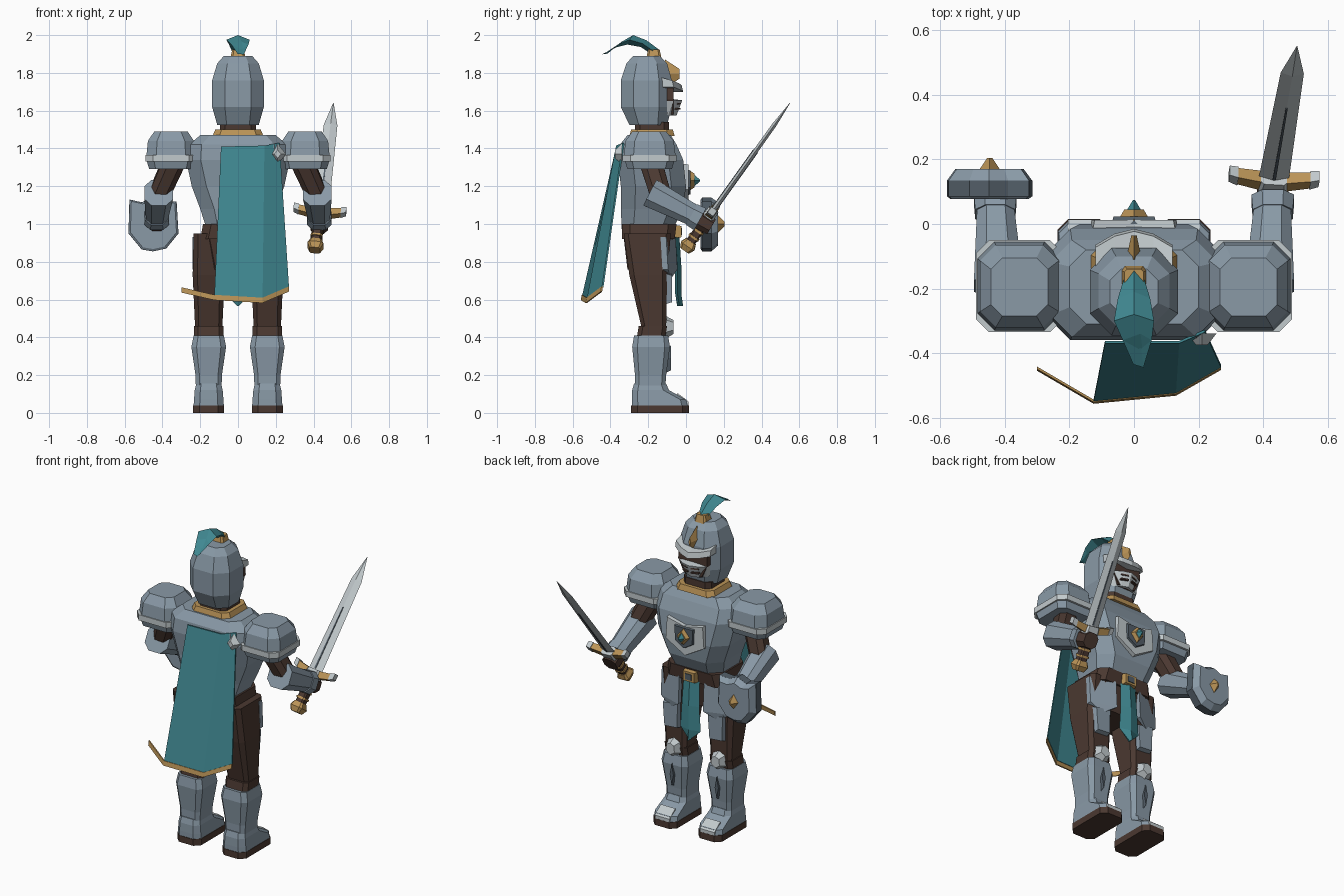
import bpy, bmesh
from mathutils import Vector, Matrix

cube = bpy.data.objects.get("Cube")
if cube:
    bpy.data.objects.remove(cube)


def material(name, srgb):
    m = bpy.data.materials.new(name)
    col = [(c / 255) ** 2.2 for c in srgb] + [1]
    m.use_nodes = True
    m.diffuse_color = col
    m.node_tree.nodes["Principled BSDF"].inputs["Base Color"].default_value = col
    return m


STEEL = material("steel", (136, 152, 165))
LIGHT = material("bright steel", (192, 200, 203))
DARK = material("dark steel", (84, 95, 104))
BROWN = material("brown leather", (76, 59, 52))
GOLD = material("gold", (186, 147, 88))
TEAL = material("teal cloth", (66, 135, 144))


def loft(name, rings, mat, matrix=None):
    """Skin a stack of equal-length point rings and cap both ends."""
    bm = bmesh.new()
    vs = [[bm.verts.new(p) for p in r] for r in rings]
    n = len(vs[0])
    for a, b in zip(vs, vs[1:]):
        for i in range(n):
            j = (i + 1) % n
            bm.faces.new((a[i], a[j], b[j], b[i]))
    bm.faces.new(vs[0])
    bm.faces.new(vs[-1])
    bmesh.ops.remove_doubles(bm, verts=bm.verts, dist=0.0005)
    bmesh.ops.recalc_face_normals(bm, faces=bm.faces)
    me = bpy.data.meshes.new(name)
    bm.to_mesh(me)
    bm.free()
    me.materials.append(mat)
    ob = bpy.data.objects.new(name, me)
    bpy.context.collection.objects.link(ob)
    if matrix:
        ob.matrix_world = matrix
    return ob


def octagon(z, hx, y0, y1, cx=0, cut=0.3):
    """Rectangle with chamfered corners at height z."""
    c, cy, hy = cut * min(hx, (y1 - y0) / 2), (y0 + y1) / 2, (y1 - y0) / 2
    pts = [(hx, hy - c), (hx - c, hy), (c - hx, hy), (-hx, hy - c),
           (-hx, c - hy), (c - hx, -hy), (hx - c, -hy), (hx, c - hy)]
    return [(cx + x, cy + y, z) for x, y in pts]


def block(name, rows, mat, cx=0, cut=0.3, matrix=None):
    """rows: (z, half width, back y, front y)"""
    return loft(name, [octagon(*r, cx, cut) for r in rows], mat, matrix)


def frame(p, q):
    """Local frame at p with z towards q and x kept near world x."""
    z = (Vector(q) - Vector(p)).normalized()
    y = z.cross(Vector((1, 0, 0))).normalized()
    x = y.cross(z)
    return Matrix.Translation(p) @ Matrix((x, y, z)).transposed().to_4x4()


def limb(name, p, q, r0, r1, mat):
    d = (Vector(q) - Vector(p)).length
    return block(name, [(0, r0, -r0, r0), (d, r1, -r1, r1)], mat, cut=0.5, matrix=frame(p, q))


def plate(name, outline, y0, y1, mat, shrink=1.0, matrix=None):
    """Extrude an xz outline from y0 to y1, scaling the front about its middle."""
    cx = sum(p[0] for p in outline) / len(outline)
    cz = sum(p[1] for p in outline) / len(outline)
    back = [(x, y0, z) for x, z in outline]
    front = [(cx + (x - cx) * shrink, y1, cz + (z - cz) * shrink) for x, z in outline]
    return loft(name, [back, front], mat, matrix)


def diamond(x, z, w, h):
    return [(x - w, z), (x, z - h), (x + w, z), (x, z + h)]


def sheet(name, tops, bottoms, mat):
    """Thin cloth hung between two polylines."""
    off = Vector((0, 0.008, 0))
    rings = [[Vector(t), Vector(b), Vector(b) + off, Vector(t) + off] for t, b in zip(tops, bottoms)]
    return loft(name, rings, mat)


# Torso, neck and belt
block("breastplate", [(0.97, .165, -.34, -.07), (1.08, .2, -.345, -.015), (1.2, .245, -.345, .0),
                      (1.34, .275, -.36, -.015), (1.42, .26, -.35, -.05), (1.47, .2, -.31, -.08)], STEEL, cut=0.45)
block("collar", [(1.465, .135, -.3, -.06), (1.5, .12, -.29, -.07)], GOLD)
block("neck", [(1.49, .095, -.27, -.09), (1.54, .095, -.27, -.09)], BROWN)
block("belt", [(0.92, .2, -.34, -.06), (1.0, .185, -.34, -.05)], BROWN)
block("hips", [(0.76, .15, -.31, -.1), (0.93, .19, -.33, -.07)], BROWN)
plate("buckle", [(-.045, .925), (.045, .925), (.045, .995), (-.045, .995)], -.06, -.025, GOLD, 0.85)
plate("buckle_centre", [(-.022, .942), (.022, .942), (.022, .978), (-.022, .978)], -.03, -.02, DARK)

# Chest emblem
plate("chest_plate", [(-.13, 1.32), (-.14, 1.18), (0, 1.1), (.14, 1.18), (.13, 1.32), (0, 1.29)],
      -.03, .012, LIGHT, 0.94)
plate("emblem_field", [(-.07, 1.29), (-.065, 1.19), (0, 1.15), (.065, 1.19), (.07, 1.29)], 0, .024, DARK, 0.9)
plate("emblem_mount", diamond(0, 1.23, .05, .06), .01, .045, GOLD, 0.6)
plate("emblem_gem", diamond(0, 1.23, .027, .038), .035, .075, TEAL, 0.1)

# Helmet
block("helmet", [(1.525, .11, -.3, -.1), (1.62, .137, -.345, -.075), (1.76, .137, -.345, -.075),
                 (1.85, .11, -.315, -.1), (1.89, .075, -.28, -.14)], STEEL, cut=0.5)
plate("face_opening", [(-.095, 1.74), (-.1, 1.66), (-.06, 1.58), (.06, 1.58), (.1, 1.66), (.095, 1.74)],
      -.1, -.066, BROWN)
loft("brow", [[(x, -.13, z), (x, y, z), (x, y - .008, z + .035), (x, -.13, z + .05)]
              for x, y, z in [(-.12, -.065, 1.725), (-.06, -.03, 1.71), (0, -.015, 1.7),
                              (.06, -.03, 1.71), (.12, -.065, 1.725)]], LIGHT)
loft("visor", [[(x, -.1, 1.585), (x * .8, y - .03, 1.575), (x, y, 1.655), (x, -.1, 1.665)]
               for x, y in [(-.095, -.065), (-.05, -.035), (0, -.02), (.05, -.035), (.095, -.065)]], LIGHT)
for s in (-1, 1):
    for z in (1.605, 1.632):
        loft("breath_slit", [[(s * x, y - .02, z), (s * x, y, z), (s * x, y, z + .009), (s * x, y - .02, z + .009)]
                             for x, y in ((.012, -.028), (.055, -.042))], BROWN)
plate("forehead_ornament", diamond(0, 1.795, .024, .075), -.11, -.035, GOLD, 0.35)

# Plume
block("plume_socket", [(1.88, .04, -.21, -.13), (1.925, .03, -.2, -.14)], GOLD)
loft("plume", [[(-w, y, z), (cx, y + .02, z + t), (cx + w, y, z), (cx, y - .01, z - t)]
               for cx, y, z, w, t in [(0, -.165, 1.91, .03, .015), (0, -.23, 1.955, .05, .018),
                                      (0, -.3, 1.975, .062, .025), (.02, -.36, 1.95, .035, .015),
                                      (.03, -.435, 1.9, .002, .002)]], TEAL)

for s, side in ((1, "left"), (-1, "right")):
    # Shoulder armour
    x = s * .355
    block(side + "_lower_pauldron", [(1.29, .115, -.31, -.075), (1.34, .13, -.325, -.06)], STEEL, x)
    block(side + "_pauldron_trim", [(1.33, .135, -.335, -.05), (1.365, .135, -.335, -.05)], LIGHT, x)
    block(side + "_pauldron", [(1.36, .13, -.33, -.055), (1.44, .122, -.32, -.065),
                               (1.49, .088, -.285, -.105)], STEEL, x, 0.4)
    # Arms
    elbow, wrist = (s * .425, -.13, 1.14), (s * .43, .07, 1.03)
    limb(side + "_upper_arm", (s * .335, -.19, 1.34), elbow, .06, .055, BROWN)
    limb(side + "_forearm", (s * .42, -.19, 1.165), wrist, .076, .055, STEEL)
    limb(side + "_cuff", (s * .43, .03, 1.05), (s * .43, .075, 1.025), .062, .066, STEEL)
    limb(side + "_hand", (s * .43, .06, 1.03), (s * .43, .135, .985), .052, .045, BROWN)
    # Legs
    x = s * .155
    block(side + "_thigh", [(0.45, .072, -.235, -.105), (0.73, .085, -.3, -.1), (0.95, .08, -.33, -.08)], BROWN, x)
    block(side + "_knee_joint", [(0.4, .078, -.26, -.11), (0.46, .078, -.25, -.1)], BROWN, x)
    block(side + "_greave", [(0.13, .068, -.27, -.11), (0.2, .07, -.27, -.105),
                             (0.35, .092, -.285, -.085), (0.41, .08, -.275, -.095)], STEEL, x)
    plate(side + "_greave_ridge", diamond(x, .29, .016, .08), -.11, -.079, DARK, 0.8)
    plate(side + "_knee_guard", [(x - .06, .42), (x, .38), (x + .06, .42), (x + .05, .5), (x, .525), (x - .05, .5)],
          -.13, -.065, LIGHT, 0.5)
    plate(side + "_thigh_plate", [(x - .055, .57), (x + .06, .56), (x + .075, .75), (x - .06, .77)],
          -.16, -.075, STEEL, 0.75)
    loft(side + "_tasset", [[(x - s * .07, y, z), (x + s * .085, y - .05, z), (x + s * .085, y - .08, z),
                             (x - s * .07, y - .03, z)] for y, z in ((-.055, .93), (-.045, .76))]
         + [[(x + s * .01, -.08, .71)] * 4], STEEL)
    # Boots
    block(side + "_sole", [(0, .082, -.29, .015), (0.04, .082, -.29, .015)], BROWN, x, 0.4)
    block(side + "_boot", [(0.04, .08, -.287, .01), (0.07, .078, -.287, .002),
                           (0.12, .074, -.285, -.09), (0.155, .066, -.275, -.105)], STEEL, x, 0.4)
    loft(side + "_toe_cap", [[(x - .05, y, z), (x + .05, y, z), (x + .05, y, .04), (x - .05, y, .04)]
                             for y, z in ((-.045, .105), (.014, .06))], LIGHT)

# Front cloth with a raised centre fold
loft("tabard", [[(-w, y, z), (0, y + .02, z), (w, y, z), (0, y - .012, z)]
                for w, y, z in [(.055, -.055, .93), (.06, -.045, .78), (.07, -.045, .63), (.003, -.035, .565)]], TEAL)

# Cape and hem
sheet("cape", [(-.09, -.37, 1.41), (.14, -.37, 1.415), (.22, -.335, 1.43)],
      [(-.125, -.55, .62), (.13, -.525, .605), (.27, -.445, .665)], TEAL)
hem = [(-.3, -.45, .665), (-.125, -.552, .625), (.13, -.527, .61), (.27, -.447, .67)]
sheet("cape_hem", hem, [(x, y - .005, z - .028) for x, y, z in hem], GOLD)
plate("cape_clasp", diamond(.21, 1.37, .045, .055), -.34, -.375, LIGHT, 0.4)

# Sword, built along its own axis
SWORD = frame((.41, .01, .885), (.505, .55, 1.64))
block("pommel", [(-.03, .028, -.028, .028), (0, .042, -.042, .042), (.03, .03, -.03, .03)], GOLD, matrix=SWORD)
block("grip", [(.02, .026, -.026, .026), (.2, .026, -.026, .026)], BROWN, matrix=SWORD)
for z in (.05, .09):
    block("grip_ring", [(z, .031, -.031, .031), (z + .012, .031, -.031, .031)], GOLD, matrix=SWORD)
block("guard_centre", [(.185, .045, -.032, .032), (.235, .04, -.03, .03)], LIGHT, matrix=SWORD)
for s in (-1, 1):
    for part, a, b, mat in (("guard_arm", (.03, .21, .022), (.115, .228, .018), GOLD),
                            ("guard_tip", (.112, .228, .021), (.14, .238, .018), LIGHT)):
        loft(part, [[(s * x, -t, z - t), (s * x, t, z - t), (s * x, t, z + t), (s * x, -t, z + t)]
                    for x, z, t in (a, b)], mat, SWORD)
loft("blade", [[(-w, 0, z), (0, -t, z), (w, 0, z), (0, t, z)]
               for z, w, t in [(.22, .047, .014), (.79, .036, .012), (.935, .001, .001)]], LIGHT, SWORD)
for s in (-1, 1):
    plate("fuller", [(-.005, .24), (.005, .24), (.003, .62), (-.003, .62)], s * .01, s * .0155, DARK, matrix=SWORD)

# Shield
outline = [(-.575, 1.13), (-.51, 1.115), (-.45, 1.14), (-.39, 1.115), (-.325, 1.12),
           (-.315, .95), (-.38, .87), (-.45, .855), (-.51, .865), (-.58, .95)]
plate("shield_rim", outline, .085, .135, DARK)
plate("shield_face", outline, .134, .17, STEEL, 0.8)
plate("shield_boss", diamond(-.447, 1.0, .038, .055), .16, .205, GOLD, 0.2)
plate("shield_back", outline, .086, .078, STEEL, 0.92)
